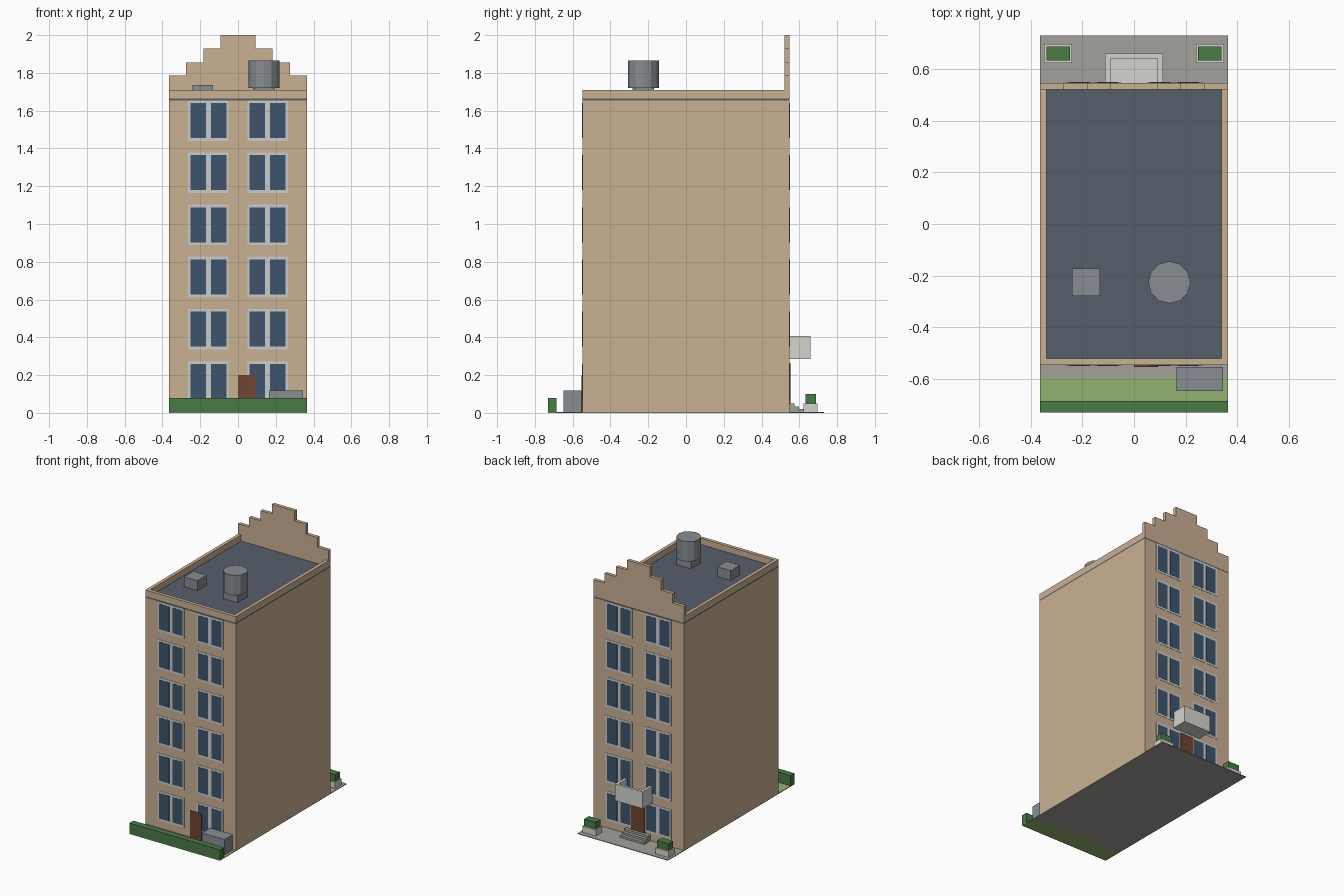
import bpy, bmesh
from math import pi

if "Cube" in bpy.data.objects:
    bpy.data.objects.remove(bpy.data.objects["Cube"])


def mat(name, r, g, b):
    m = bpy.data.materials.new(name)
    m.diffuse_color = (*[(c / 255) ** 2.2 for c in (r, g, b)], 1)
    m.use_nodes = True
    m.node_tree.nodes["Principled BSDF"].inputs["Base Color"].default_value = m.diffuse_color
    return m


TAN = mat("tan_wall", 201, 175, 145)
ROOF = mat("roof_slate", 88, 95, 106)
FRAME = mat("window_frame", 214, 214, 210)
GLASS = mat("window_glass", 64, 86, 108)
WOOD = mat("door_wood", 112, 70, 52)
HEDGE = mat("hedge_green", 74, 122, 72)
LAWN = mat("lawn_green", 148, 178, 112)
PAVE = mat("paving", 162, 160, 153)
STONE = mat("pale_stone", 212, 212, 206)
METAL = mat("metal_grey", 134, 140, 146)


def finish(name, bm, material):
    bmesh.ops.recalc_face_normals(bm, faces=bm.faces)
    me = bpy.data.meshes.new(name)
    bm.to_mesh(me)
    bm.free()
    me.materials.append(material)
    ob = bpy.data.objects.new(name, me)
    bpy.context.collection.objects.link(ob)
    return ob


def add_box(bm, x, y, z):
    vs = bmesh.ops.create_cube(bm, size=1)["verts"]
    for v in vs:
        v.co = [a[0] + (c + 0.5) * (a[1] - a[0]) for c, a in zip(v.co, (x, y, z))]


def boxes(name, material, *specs):
    bm = bmesh.new()
    for s in specs:
        add_box(bm, *s)
    return finish(name, bm, material)


W, D = 0.365, 0.547   # half width and half depth of the building
T = 0.025             # parapet thickness

# Plot: paving under the building, lawn and hedge at the front
boxes("paving", PAVE, ((-W, W), (-0.595, 0.73), (0, 0.005)))
boxes("lawn", LAWN, ((-W, W), (-0.73, -0.595), (0, 0.005)))
boxes("front_hedge", HEDGE, ((-W, W), (-0.73, -0.685), (0.005, 0.08)))

# Building block and roof slab
boxes("building_body", TAN, ((-W, W), (-D, D), (0.005, 1.655)))
boxes("roof_slab", ROOF, ((-W, W), (-D, D), (1.655, 1.665)))

# Parapet on three sides
boxes("parapet", TAN,
      ((-W, W), (-D, -D + T), (1.665, 1.71)),
      ((-W, -W + T), (-D + T, D - T), (1.665, 1.71)),
      ((W - T, W), (-D + T, D - T), (1.665, 1.71)))

# Stepped gable, extruded from its outline
steps = [(W, 1.665), (W, 1.785), (0.275, 1.785), (0.275, 1.855),
         (0.183, 1.855), (0.183, 1.928), (0.092, 1.928), (0.092, 2.0)]
outline = steps + [(-x, z) for x, z in reversed(steps)]
bm = bmesh.new()
face = bm.faces.new([bm.verts.new((x, D - T, z)) for x, z in outline])
ext = bmesh.ops.extrude_face_region(bm, geom=[face])["geom"]
bmesh.ops.translate(bm, vec=(0, T, 0), verts=[v for v in ext if isinstance(v, bmesh.types.BMVert)])
finish("stepped_gable", bm, TAN)

# Windows: six floors, two columns, front and back
for side, name in ((-1, "front"), (1, "back")):
    frames, panes = [], []
    for floor in range(6):
        z = 0.06 + floor * 0.276
        for s in (-1, 1):
            frames.append((sorted((s * 0.05, s * 0.265)),
                           sorted((side * (D - 0.01), side * (D + 0.002))), (z, z + 0.215)))
            for a, b in ((0.062, 0.144), (0.17, 0.252)):
                panes.append((sorted((s * a, s * b)),
                              sorted((side * (D - 0.005), side * (D + 0.003))), (z + 0.015, z + 0.2)))
    boxes(name + "_window_frames", FRAME, *frames)
    boxes(name + "_window_panes", GLASS, *panes)

# Doors
boxes("front_door", WOOD, ((0, 0.093), (-0.554, -D + 0.005), (0.005, 0.2)))
boxes("back_door", WOOD, ((-0.055, 0.055), (D - 0.005, 0.554), (0.005, 0.265)))

# Balcony tray over the back door
boxes("balcony", STONE,
      ((-0.112, 0.112), (D, 0.66), (0.285, 0.305)),
      ((-0.112, 0.112), (0.642, 0.66), (0.305, 0.407)),
      ((-0.112, -0.092), (D, 0.642), (0.305, 0.407)),
      ((0.092, 0.112), (D, 0.642), (0.305, 0.407)))

# Entrance steps
boxes("entrance_steps", PAVE,
      *[((-0.098, 0.098), (D, 0.575 + 0.023 * i), (0.005 + 0.015 * (2 - i), 0.05 - 0.015 * i))
        for i in range(3)])

# Planters with clipped shrubs
for s, name in ((-1, "left"), (1, "right")):
    boxes(name + "_planter", STONE, (sorted((s * 0.24, s * 0.348)), (0.623, 0.697), (0.005, 0.05)))
    boxes(name + "_shrub", HEDGE, (sorted((s * 0.248, s * 0.34)), (0.633, 0.687), (0.05, 0.1)))

# Bin by the front door
boxes("bin", METAL, ((0.164, 0.345), (-0.648, -0.554), (0.005, 0.118)))

# Roof equipment
boxes("roof_vent_box", METAL, ((-0.24, -0.132), (-0.279, -0.172), (1.665, 1.737)))
boxes("tank_base", METAL, ((0.08, 0.194), (-0.284, -0.17), (1.665, 1.72)))
bpy.ops.mesh.primitive_cylinder_add(vertices=12, radius=0.082, depth=0.145, location=(0.137, -0.226, 1.7925))
tank = bpy.context.object
tank.name = "water_tank"
tank.data.materials.append(METAL)
